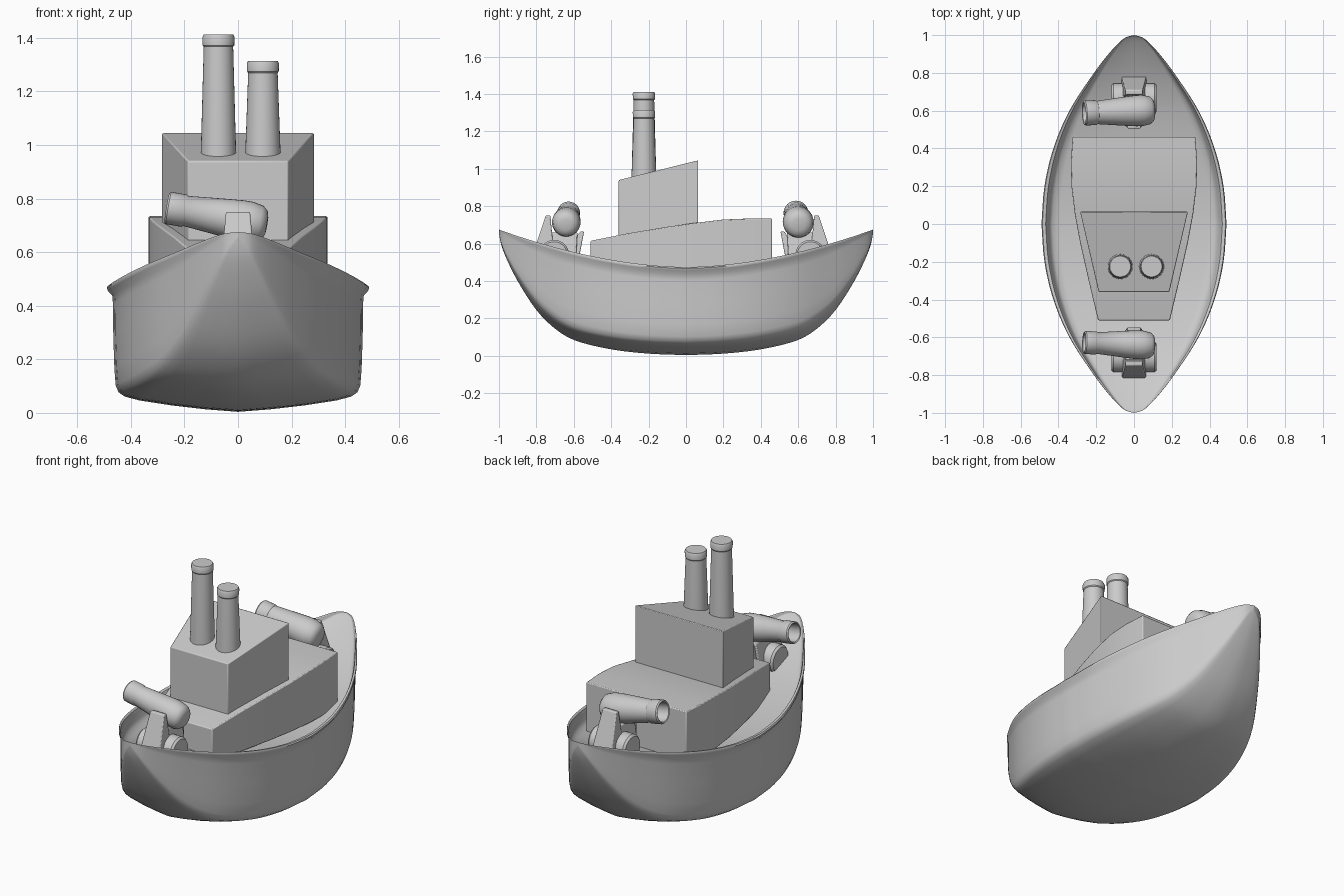
import bpy, bmesh, math
from mathutils import Vector

if "Cube" in bpy.data.objects:
    bpy.data.objects.remove(bpy.data.objects["Cube"])


def finish(name, bm, angle=35, bevel=0):
    bmesh.ops.remove_doubles(bm, verts=bm.verts, dist=1e-4)
    bmesh.ops.recalc_face_normals(bm, faces=bm.faces)
    me = bpy.data.meshes.new(name)
    bm.to_mesh(me)
    bm.free()
    ob = bpy.data.objects.new(name, me)
    bpy.context.collection.objects.link(ob)
    bpy.ops.object.select_all(action='DESELECT')
    ob.select_set(True)
    bpy.context.view_layer.objects.active = ob
    bpy.ops.object.shade_smooth_by_angle(angle=math.radians(angle))
    if bevel:
        m = ob.modifiers.new("soft_edges", 'BEVEL')
        m.width, m.segments, m.limit_method = bevel, 2, 'ANGLE'
    return ob


def curve(table, x):
    """Smooth interpolation through (x, value) pairs."""
    n = len(table)

    def slope(i):
        a, b = table[max(i - 1, 0)], table[min(i + 1, n - 1)]
        return (b[1] - a[1]) / (b[0] - a[0])
    for i in range(n - 1):
        (x0, v0), (x1, v1) = table[i], table[i + 1]
        if x <= x1 or i == n - 2:
            h = x1 - x0
            t = min(max((x - x0) / h, 0), 1)
            return (v0 * (2*t**3 - 3*t*t + 1) + v1 * (3*t*t - 2*t**3)
                    + h * slope(i) * (t**3 - 2*t*t + t) + h * slope(i + 1) * (t**3 - t*t))


def skin(bm, rings, closed=True):
    vs = [[bm.verts.new(p) for p in r] for r in rings]
    n = len(vs[0])
    for a, b in zip(vs, vs[1:]):
        for i in range(n if closed else n - 1):
            j = (i + 1) % n
            bm.faces.new((a[i], a[j], b[j], b[i]))
    return vs


def lathe(name, profile, origin, direction=(0, 0, 1), seg=32):
    bm = bmesh.new()
    q = Vector(direction).to_track_quat('Z', 'Y')
    o = Vector(origin)
    skin(bm, [[o + q @ Vector((r * math.cos(2*math.pi*k/seg), r * math.sin(2*math.pi*k/seg), t))
               for k in range(seg)] for r, t in profile])
    bmesh.ops.dissolve_degenerate(bm, dist=1e-5, edges=bm.edges)
    return finish(name, bm)


def house(name, stations, base, bevel=0.005):
    """Cabin lofted along y from (y, half width, roof z)."""
    bm = bmesh.new()
    vs = skin(bm, [[(-w, y, base), (w, y, base), (w, y, z), (-w, y, z)] for y, w, z in stations])
    bm.faces.new(vs[0])
    bm.faces.new(vs[-1])
    return finish(name, bm, 30, bevel)


def block(name, lower, upper):
    """Tapered block between two rectangles (half width, y0, y1, z)."""
    bm = bmesh.new()
    vs = skin(bm, [[(-w, y0, z), (w, y0, z), (w, y1, z), (-w, y1, z)]
                   for w, y0, y1, z in (lower, upper)])
    bm.faces.new(vs[0])
    bm.faces.new(vs[-1])
    return finish(name, bm, 30, 0.005)


# Hull: one section shape fitted between keel and rim at every station
HALF = [(0, .49), (.2, .474), (.4, .427), (.6, .342), (.8, .212), (.9, .135),
        (.96, .08), (.99, .04), (1, 0)]
KEEL = [(0, .004), (.2, .012), (.4, .035), (.6, .085), (.7, .145), (.8, .245),
        (.9, .40), (.96, .52), (.99, .60), (1, .655)]
SECTION = [(0, 0), (.25, .02), (.5, .05), (.75, .09), (.86, .12), (.91, .155), (.932, .21),
           (.942, .35), (.95, .6), (.952, .85), (.958, .92), (.992, .96), (1, .985),
           (.99, 1), (.955, .995), (.935, .96), (.915, .89), (.88, .85), (.8, .84), (0, .84)]
bm = bmesh.new()
rings = []
N = 64
for k in range(N + 1):
    y = math.sin(math.pi * (k / N - .5))
    a = abs(y)
    w, zk, zr = curve(HALF, a), curve(KEEL, a), .475 + .2 * a ** 1.8
    right = [(f * w, y, zk + g * (zr - zk)) for f, g in SECTION]
    rings.append(right + [(-x, yy, z) for x, yy, z in reversed(right[1:-1])])
vs = skin(bm, rings)
bm.faces.new(vs[0])
bm.faces.new(vs[-1])
bmesh.ops.dissolve_degenerate(bm, dist=1e-5, edges=bm.edges)
finish("hull", bm, 50)

# Superstructure
house("lower_cabin", [(-.51, .19, .615), (-.3, .24, .657), (-.1, .285, .69), (.05, .313, .711),
                      (.2, .331, .729), (.33, .334, .734), (.46, .325, .734)], .42)
house("upper_cabin", [(-.36, .187, .94), (.065, .285, 1.045)], .6)

# Funnels
for side, x, top in (("left", -.073, 1.412), ("right", .093, 1.314)):
    h = top - .955
    lathe(side + "_funnel", [(0, 0), (.066, 0), (.066, .01), (.055, h - .045), (.059, h - .04),
                             (.06, h - .01), (.055, h), (0, h)], (x, -.225, .955))

# Deck guns: same layout fore and aft, mounts facing outward
BARREL = [(0, -.08), (.03, -.079), (.052, -.073), (.068, -.055), (.076, -.015), (.076, .02),
          (.07, .09), (.057, .228), (.061, .235), (.061, .293), (.056, .3), (.05, .297),
          (.045, .2), (0, .2)]
for end, s, yc, k in (("bow", -1, .64, 1.0), ("stern", 1, .6, 1.08)):
    lathe(end + "_gun_barrel", [(r * k, t) for r, t in BARREL],
          (.03, s * yc, .715), (-.32, -s * .014, .055))
    block(end + "_gun_outer_arm", (.07, s * (yc + .06), s * (yc + .2), .48),
          (.045, s * (yc + .085), s * (yc + .11), .75))
    block(end + "_gun_inner_arm", (.06, s * (yc - .06), s * (yc + .06), .48),
          (.035, s * (yc - .095), s * (yc - .075), .665))
    block(end + "_gun_cradle", (.08, s * (yc - .05), s * (yc + .12), .48),
          (.045, s * (yc - .06), s * (yc + .09), .66))
    lathe(end + "_gun_drum", [(0, -.12), (.07, -.12), (.08, -.108), (.08, .108), (.07, .12), (0, .12)],
          (0, s * (yc + .065), .54), (1, 0, 0))
